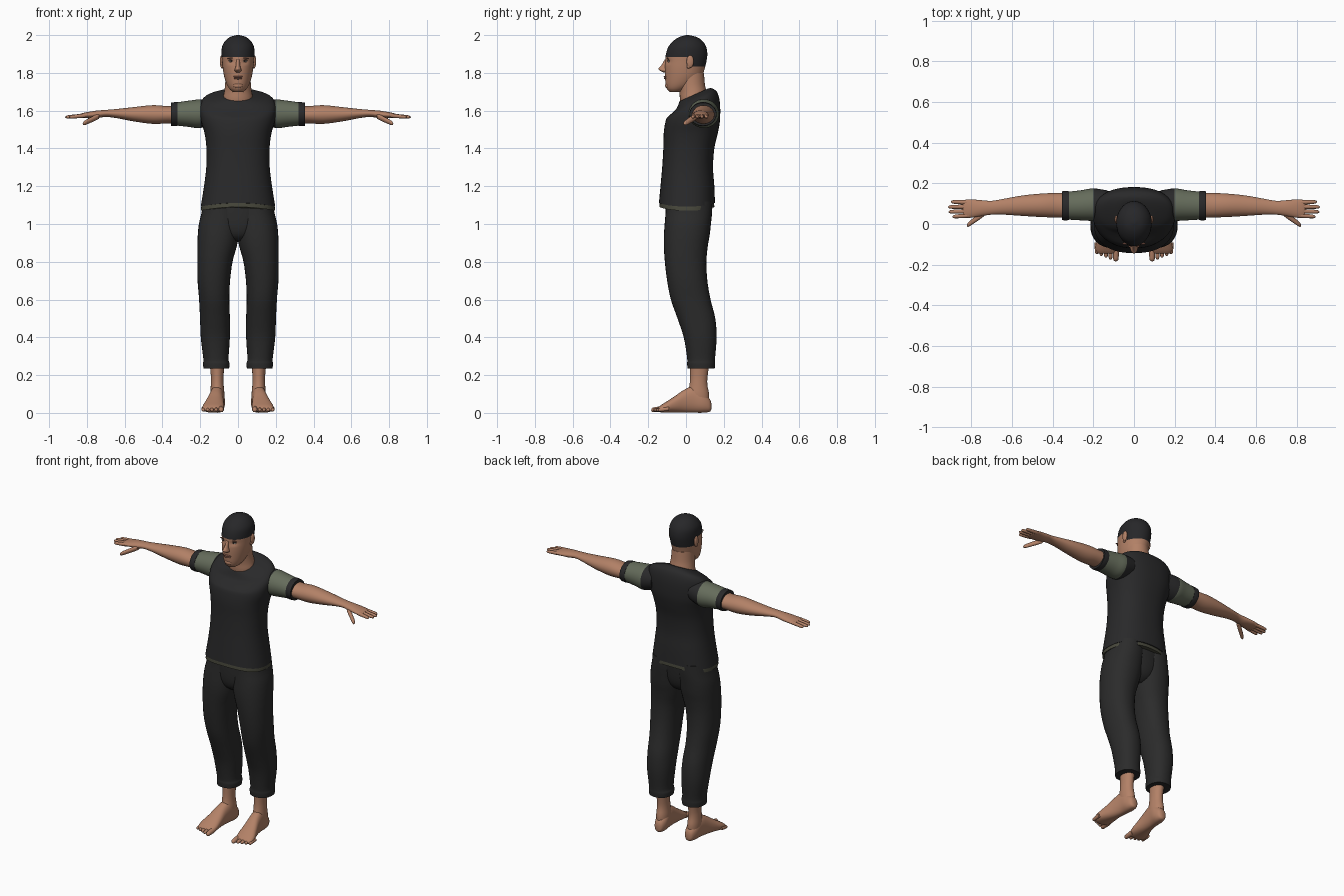
import bpy
import bmesh
import math
from mathutils import Matrix, Vector

if "Cube" in bpy.data.objects:
    bpy.data.objects.remove(bpy.data.objects["Cube"], do_unlink=True)


def material(name, colour):
    mat = bpy.data.materials.new(name)
    mat.use_nodes = True
    rgba = (*colour, 1)
    mat.diffuse_color = rgba
    bsdf = next(n for n in mat.node_tree.nodes if n.type == "BSDF_PRINCIPLED")
    bsdf.inputs["Base Color"].default_value = rgba
    bsdf.inputs["Roughness"].default_value = 0.8
    return mat


SKIN = material("skin", (.45, .22, .135))
SHIRT = material("charcoal shirt", (.022, .022, .023))
OLIVE = material("olive sleeve", (.13, .15, .105))
HEM = material("dark olive hem", (.065, .065, .045))
TROUSERS = material("dark trousers", (.024, .024, .024))
HAIR = material("dark hair", (.02, .02, .022))
LIPS = material("lips", (.3, .13, .09))
WHITE = material("eye white", (.5, .45, .4))
DARK = material("eye dark", (.03, .02, .015))


def finish(name, bm, mats, mirror):
    bmesh.ops.recalc_face_normals(bm, faces=bm.faces[:])
    mesh = bpy.data.meshes.new(name)
    bm.to_mesh(mesh)
    bm.free()
    for mat in mats:
        mesh.materials.append(mat)
    obj = bpy.data.objects.new(name, mesh)
    bpy.context.collection.objects.link(obj)
    bpy.ops.object.select_all(action="DESELECT")
    obj.select_set(True)
    bpy.context.view_layer.objects.active = obj
    bpy.ops.object.shade_smooth_by_angle(angle=math.radians(50))
    if mirror:
        obj.modifiers.new("mirror", "MIRROR").use_mirror_merge = False
    return obj


def smooth_keys(keys, steps):
    """Catmull-Rom interpolation of the key sections."""
    out = []
    for i in range(len(keys) - 1):
        a, b = keys[max(i - 1, 0)], keys[i]
        c, d = keys[i + 1], keys[min(i + 2, len(keys) - 1)]
        for s in range(steps):
            t = s / steps
            out.append([q + t / 2 * (r - p + t * (2*p - 5*q + 4*r - w + t * (3*q - p - 3*r + w)))
                        for p, q, r, w in zip(a, b, c, d)])
    return out + [list(keys[-1])]


def loft(name, axis, keys, mats, mirror=False, seg=32, steps=4, power=2,
         deform=None, cuts=(), rule=None):
    """Each key: position on axis, centre, half width, low edge, high edge."""
    bm = bmesh.new()
    rings = []
    for pos, centre, half, low, high in smooth_keys(keys, steps):
        ring = []
        for k in range(seg):
            ang = math.tau * k / seg
            u, v = (math.copysign(abs(w) ** (2 / power), w) for w in (math.cos(ang), math.sin(ang)))
            co = [centre + half * u, (low + high) / 2 + (high - low) / 2 * v]
            co.insert("xyz".index(axis), pos)
            ring.append(bm.verts.new(deform(Vector(co)) if deform else co))
        rings.append(ring)
    for r, s in zip(rings, rings[1:]):
        for k in range(seg):
            n = (k + 1) % seg
            bm.faces.new((r[k], r[n], s[n], s[k]))
    bm.faces.new(rings[0])
    bm.faces.new(rings[-1])
    for co, no in cuts:
        geom = bm.verts[:] + bm.edges[:] + bm.faces[:]
        bmesh.ops.bisect_plane(bm, geom=geom, plane_co=co, plane_no=no)
    if rule:
        for face in bm.faces:
            face.material_index = int(rule(face.calc_center_median()))
    return finish(name, bm, mats, mirror)


def ellipsoid(name, centre, radii, mat, mirror=True, tilt=0):
    bm = bmesh.new()
    place = Matrix.Translation(centre) @ Matrix.Rotation(tilt, 4, "Y") @ Matrix.Diagonal((*radii, 1))
    bmesh.ops.create_uvsphere(bm, u_segments=20, v_segments=12, radius=1, matrix=place)
    return finish(name, bm, [mat], mirror)


# Head with eye sockets; the hair is cut in along straight hairlines
def sockets(co):
    if co.y < 0:
        dx, dz = (abs(co.x) - .036) / .018, (co.z - 1.86) / .012
        co.y += .008 * math.exp(-dx * dx - dz * dz)
    return co


loft("head", "z", [
    (1.70, 0, .028, -.088, -.02), (1.715, 0, .045, -.101, .01), (1.74, 0, .06, -.108, .05),
    (1.78, 0, .073, -.111, .085), (1.82, 0, .08, -.112, .098), (1.86, 0, .084, -.11, .108),
    (1.90, 0, .087, -.106, .113), (1.94, 0, .084, -.092, .106), (1.97, 0, .067, -.066, .086),
    (1.99, 0, .042, -.035, .056), (2.0, 0, .008, .0, .016)],
    [SKIN, HAIR], seg=48, steps=5, deform=sockets,
    cuts=[((0, 0, 1.885), (0, 0, 1)), ((0, .03, 0), (0, 1, 0)), ((0, 0, 1.833), (0, 0, 1))],
    rule=lambda c: c.z > 1.885 or (c.y > .03 and c.z > 1.833))
loft("neck", "z", [
    (1.60, 0, .08, -.02, .11), (1.66, 0, .08, -.032, .113), (1.70, 0, .073, -.034, .108),
    (1.74, 0, .068, -.04, .1), (1.80, 0, .066, -.05, .095)], [SKIN])

# Facial features
loft("nose", "z", [
    (1.803, 0, .01, -.122, -.09), (1.812, 0, .019, -.138, -.09), (1.822, 0, .016, -.146, -.09),
    (1.84, 0, .011, -.131, -.09), (1.872, 0, .009, -.112, -.09)], [SKIN], seg=20)
ellipsoid("upper_lip", (0, -.109, 1.78), (.027, .009, .005), LIPS, mirror=False)
ellipsoid("lower_lip", (0, -.108, 1.771), (.022, .009, .005), LIPS, mirror=False)
ellipsoid("chin", (0, -.096, 1.733), (.026, .015, .015), SKIN, mirror=False)
ellipsoid("eye", (.036, -.091, 1.861), (.013, .006, .005), WHITE)
ellipsoid("iris", (.036, -.095, 1.861), (.005, .003, .0045), DARK)
ellipsoid("eyelid", (.037, -.092, 1.867), (.016, .007, .003), DARK)
ellipsoid("eyebrow", (.038, -.097, 1.878), (.02, .005, .003), LIPS, tilt=.1)
ellipsoid("ear", (.087, .022, 1.86), (.009, .019, .033), SKIN)
ellipsoid("ear_lobe", (.084, .014, 1.835), (.007, .01, .012), SKIN)


# Shirt: tilted collar, arched lower edge
def drape(co):
    lift = min(max((co.z - 1.56) / .1, 0), 1)
    co.z += .45 * lift * (co.y - .06)
    if co.z < 1.2:
        co.z += .02 * (1 - (co.x / .2) ** 2) * min((1.2 - co.z) * 10, 1)
    return co


loft("shirt_body", "z", [
    (1.092, 0, .197, -.143, .153), (1.2, 0, .18, -.135, .15), (1.3, 0, .168, -.126, .143),
    (1.4, 0, .167, -.12, .15), (1.48, 0, .177, -.118, .168), (1.54, 0, .194, -.109, .179),
    (1.60, 0, .202, -.09, .181), (1.64, 0, .198, -.066, .172), (1.667, 0, .172, -.046, .154),
    (1.685, 0, .115, -.037, .135), (1.692, 0, .082, -.034, .117)],
    [SHIRT], seg=56, power=2.35, deform=drape)
loft("shirt_hem", "z", [
    (1.07, 0, .196, -.141, .15), (1.10, 0, .193, -.139, .148), (1.15, 0, .18, -.13, .142)],
    [HEM], seg=56, power=2.35, deform=drape)

# Sleeves and their cuffs
loft("sleeve", "x", [
    (.13, .09, .075, 1.53, 1.66), (.2, .095, .08, 1.508, 1.66), (.26, .092, .074, 1.514, 1.653),
    (.33, .09, .068, 1.522, 1.643)], [SHIRT, OLIVE], mirror=True,
    cuts=[((.198, 0, 0), (1, 0, 0))], rule=lambda c: c.x > .198)
loft("sleeve_cuff", "x", [
    (.32, .09, .071, 1.519, 1.646), (.336, .09, .072, 1.518, 1.645),
    (.354, .09, .071, 1.52, 1.642)], [SHIRT], mirror=True)

# Arm down to the palm
loft("arm", "x", [
    (.3, .09, .06, 1.53, 1.63), (.37, .092, .06, 1.533, 1.624), (.45, .092, .058, 1.53, 1.629),
    (.55, .09, .05, 1.543, 1.619), (.64, .085, .039, 1.56, 1.609), (.70, .08, .034, 1.567, 1.604),
    (.75, .078, .039, 1.56, 1.6), (.80, .076, .045, 1.56, 1.592), (.83, .075, .044, 1.561, 1.585),
    (.842, .074, .034, 1.566, 1.58)], [SKIN], mirror=True)


def digit(name, axis, start, end, radius):
    """Tapered finger or toe; start and end are (axis position, side, height)."""
    keys = []
    for t, scale in ((0, 1), (.3, 1.03), (.6, .95), (.85, .85), (.96, .55), (1, .1)):
        pos, side, height = (p + t * (q - p) for p, q in zip(start, end))
        r = radius * scale
        keys.append((pos, side, r, height - r, height + r))
    loft(name, axis, keys, [SKIN], mirror=True, seg=14, steps=2)


fingers = [("index", .042, .036, .893), ("middle", .063, .06, .912),
           ("ring", .085, .084, .915), ("little", .106, .109, .9)]
for label, base, tip, reach in fingers:
    digit(label + "_finger", "x", (.81, base, 1.574), (reach, tip, 1.566), .0105)
digit("thumb", "x", (.735, .055, 1.572), (.822, -.008, 1.53), .015)

# Trousers
loft("trouser_leg", "z", [
    (.235, .115, .068, .008, .152), (.262, .115, .07, .006, .154), (.29, .117, .067, .006, .154),
    (.4, .12, .077, -.012, .162), (.5, .122, .079, -.045, .155), (.6, .126, .08, -.08, .13),
    (.7, .128, .086, -.1, .113), (.8, .122, .093, -.112, .108), (.88, .111, .104, -.117, .115),
    (.94, .104, .109, -.117, .125), (1.0, .098, .109, -.113, .132), (1.06, .09, .103, -.108, .138),
    (1.12, .085, .098, -.106, .14)], [TROUSERS], mirror=True, power=2.2)
loft("trouser_seat", "z", [
    (.91, 0, .03, -.06, .06), (.94, 0, .085, -.093, .1), (1.0, 0, .125, -.108, .123),
    (1.12, 0, .15, -.108, .136)], [TROUSERS], power=2.5)

# Ankles, feet and toes
loft("ankle", "z", [
    (.05, .108, .034, .02, .122), (.1, .109, .037, .01, .122), (.15, .11, .034, .019, .113),
    (.2, .11, .034, .022, .115), (.3, .112, .042, .02, .13)], [SKIN], mirror=True)
loft("foot", "y", [
    (.134, .106, .01, .018, .05), (.125, .106, .026, .006, .075), (.09, .107, .038, .001, .11),
    (.04, .111, .038, .001, .14), (-.01, .117, .041, .001, .122), (-.06, .124, .05, .001, .088),
    (-.1, .13, .057, .001, .062), (-.13, .133, .054, .002, .043), (-.145, .133, .044, .008, .03)],
    [SKIN], mirror=True, power=2.3)
for i, label in enumerate(("big", "second", "third", "fourth", "small")):
    side = .089 + .0225 * i + (.004 if i else 0)
    radius = .015 if i == 0 else .0105
    digit(label + "_toe", "y", (-.115 + .006 * i, side, .022),
          (-.184 + .009 * i, side, .015), radius)
